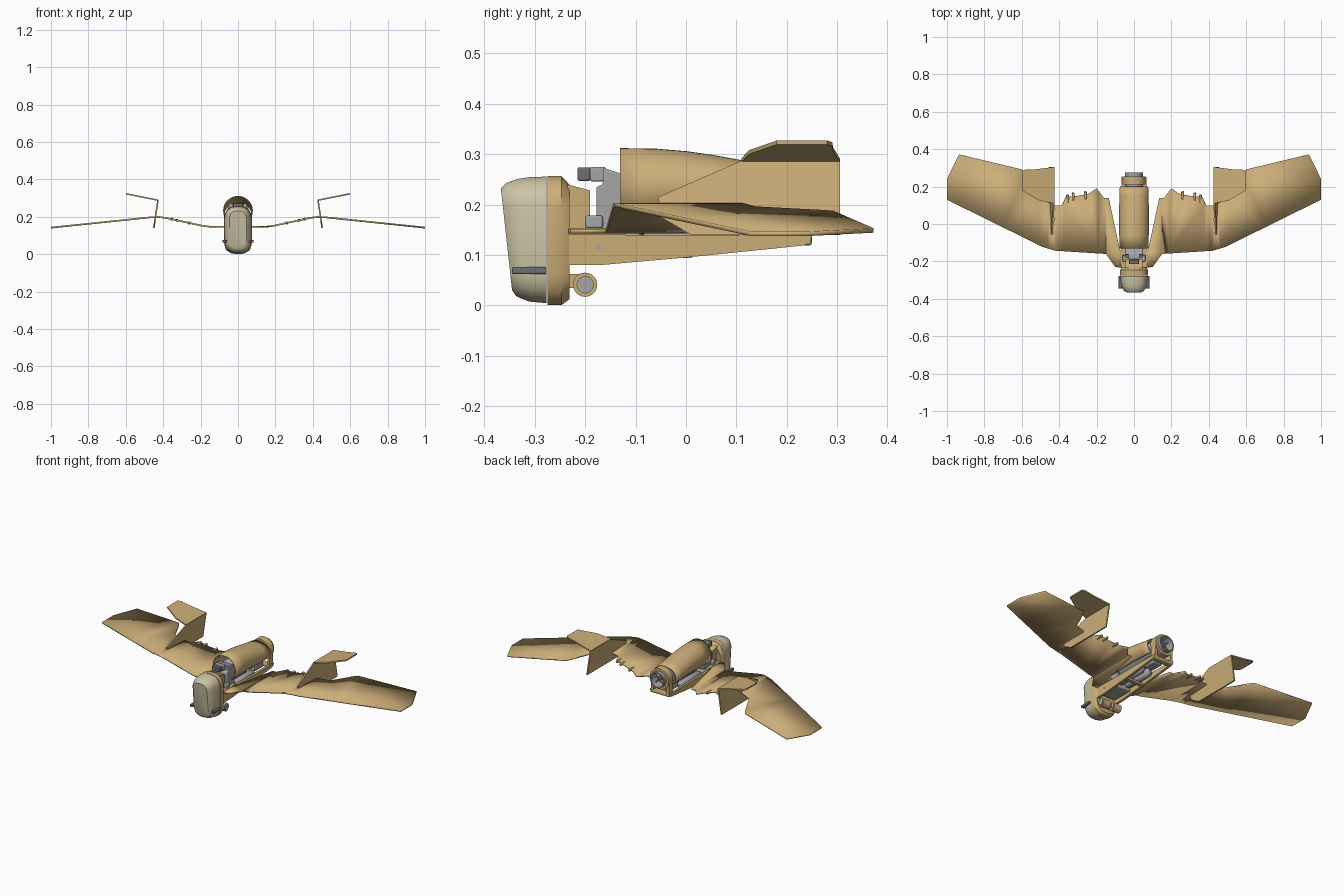
import bpy, bmesh, math
from mathutils import Vector, Matrix

if "Cube" in bpy.data.objects:
    bpy.data.objects.remove(bpy.data.objects["Cube"])


def material(name, rgb):
    m = bpy.data.materials.new(name)
    m.diffuse_color = (*rgb, 1)
    m.use_nodes = True
    m.node_tree.nodes["Principled BSDF"].inputs["Base Color"].default_value = m.diffuse_color
    return m


TAN = material("tan paint", (0.60, 0.42, 0.19))
CREAM = material("cream plate", (0.60, 0.55, 0.38))
GREY = material("grey metal", (0.38, 0.38, 0.39))
DARK = material("dark grey metal", (0.16, 0.16, 0.17))


def finish(bm, name, mat, mirror=False, thick=0, bevel=0):
    bmesh.ops.recalc_face_normals(bm, faces=bm.faces)
    me = bpy.data.meshes.new(name)
    bm.to_mesh(me)
    bm.free()
    me.materials.append(mat)
    ob = bpy.data.objects.new(name, me)
    bpy.context.collection.objects.link(ob)
    bpy.ops.object.select_all(action='DESELECT')
    ob.select_set(True)
    bpy.context.view_layer.objects.active = ob
    bpy.ops.object.shade_smooth_by_angle(angle=math.radians(32))
    if thick:
        s = ob.modifiers.new("shell", 'SOLIDIFY')
        s.thickness = thick
        s.offset = 0
    if bevel:
        b = ob.modifiers.new("bevel", 'BEVEL')
        b.width = bevel
        b.segments = 2
    if mirror:
        ob.modifiers.new("mirror", 'MIRROR')
    return ob


def box(name, mat, x, y, z, **kw):
    """Box from (min, max) ranges on each axis."""
    bm = bmesh.new()
    bmesh.ops.create_cube(bm, size=1)
    for v in bm.verts:
        v.co = Vector([(r[0] + r[1]) / 2 + c * (r[1] - r[0]) for r, c in zip((x, y, z), v.co)])
    return finish(bm, name, mat, **kw)


def loft(name, mat, rings, closed=True, caps=True, **kw):
    bm = bmesh.new()
    vs = [[bm.verts.new(p) for p in r] for r in rings]
    n = len(vs[0])
    for a, b in zip(vs, vs[1:]):
        for i in range(n if closed else n - 1):
            j = (i + 1) % n
            bm.faces.new((a[i], a[j], b[j], b[i]))
    if caps:
        bm.faces.new(vs[0])
        bm.faces.new(vs[-1])
    return finish(bm, name, mat, **kw)


def tube(name, mat, profile, x=0, z=0, n=32, caps=True, **kw):
    """Turned part along y from (y, radius) pairs."""
    rings = [[(x + r * math.cos(2 * math.pi * i / n), y, z + r * math.sin(2 * math.pi * i / n))
              for i in range(n)] for y, r in profile]
    return loft(name, mat, rings, caps=caps, **kw)


def cross_tube(name, mat, x0, x1, y, z, r):
    bm = bmesh.new()
    bmesh.ops.create_cone(bm, cap_ends=True, segments=28, radius1=r, radius2=r, depth=x1 - x0,
                          matrix=Matrix.Translation(((x0 + x1) / 2, y, z)) @ Matrix.Rotation(math.pi / 2, 4, 'Y'))
    return finish(bm, name, mat, mirror=True)


def slab(name, mat, pts, vec, **kw):
    """Flat outline extruded along a vector."""
    bm = bmesh.new()
    f = bm.faces.new([bm.verts.new(p) for p in pts])
    g = bmesh.ops.extrude_face_region(bm, geom=[f])
    bmesh.ops.translate(bm, vec=vec, verts=[v for v in g['geom'] if isinstance(v, bmesh.types.BMVert)])
    return finish(bm, name, mat, **kw)


def stadium(y, w, z0, z1, lean=0, n=12):
    """Upright rounded slot section; lean pushes its top forward."""
    pts = []
    for i in range(2 * n):
        a = math.pi * (i + 0.5) / n
        c, s = math.cos(a), math.sin(a)
        px = w * math.copysign(abs(c) ** 0.75, c)
        pz = (z1 - w if s > 0 else z0 + w) + w * math.copysign(abs(s) ** 0.85, s)
        pts.append((px, y - lean * (pz - 0.13), pz))
    return pts


# gull wing: flat outline, cut along the span, then bent
def wing_z(x):
    keys = [(0, .147), (.15, .147), (.19, .152), (.38, .193), (.42, .199), (.46, .198), (1.0, .142)]
    for (a, za), (b, zb) in zip(keys, keys[1:]):
        if x <= b + 1e-4:
            return za + (zb - za) * (x - a) / (b - a)
    return keys[-1][1]


outline = [(.05, -.235), (.10, -.23), (.15, -.16), (.42, -.143), (.49, -.122), (1, .13), (1, .24),
           (.935, .372), (.60, .292), (.585, .27), (.52, .14), (.447, .11), (.442, -.05), (.432, -.05),
           (.425, .10), (.385, .10), (.365, .145), (.30, .15), (.24, .162), (.20, .19), (.16, .138),
           (.135, .14), (.075, -.14), (.05, -.14)]
bm = bmesh.new()
bm.faces.new([bm.verts.new((x, y, 0)) for x, y in outline])
for cut in (.15, .19, .38, .42, .46, .7):
    bmesh.ops.bisect_plane(bm, geom=bm.verts[:] + bm.edges[:] + bm.faces[:],
                           plane_co=(cut, 0, 0), plane_no=(1, 0, 0))
for v in bm.verts:
    v.co.z = wing_z(v.co.x)
bmesh.ops.triangulate(bm, faces=bm.faces)
finish(bm, "wing", TAN, mirror=True, thick=0.009)

# small hinge knobs on the trailing edge
for i, (x, y) in enumerate([(.26, .162), (.325, .155), (.355, .145)]):
    tube(f"hinge_knob_{i}", TAN, [(y - .03, .006), (y + .008, .008), (y + .014, .004)],
         x, wing_z(x), 12, mirror=True)


# upright fin through the wing, leaning, with a canted top panel
def fin_x(z):
    return .428 + (.287 - z) * .15


fin = [(-.055, .215), (.11, .287), (.305, .287), (.305, .14), (.01, .14), (-.05, .175)]
slab("fin", TAN, [(fin_x(z) - .004, y, z) for y, z in fin], (.008, 0, 0), mirror=True)
panel = [(.425, .11), (.505, .125), (.60, .18), (.60, .28), (.585, .29), (.53, .292), (.425, .305)]
slab("fin_top_panel", TAN, [(x, y, .284 + (x - .425) * .2) for x, y in panel], (0, 0, .008), mirror=True)

# rounded front shield and the body ring behind it
loft("front_shield", CREAM, [stadium(*s) for s in (
    (-.277, .073, .004, .256), (-.31, .071, .007, .255), (-.33, .066, .012, .251, .05),
    (-.347, .057, .018, .243, .09), (-.356, .046, .03, .232, .11))])
loft("front_ring", TAN, [stadium(*s) for s in (
    (-.275, .075, .0, .257), (-.247, .075, .0, .257), (-.231, .066, .012, .24))])
box("shield_strip", DARK, (.062, .083), (-.345, -.277), (.062, .076), mirror=True, bevel=.003)

# neck block joining ring to wing
slab("neck_block", TAN, [(-.045, -.235, .14), (-.045, -.19, .14), (-.045, -.19, .228), (-.045, -.235, .24)],
     (.09, 0, 0))
box("wing_root_plate", TAN, (-.07, .07), (-.235, -.12), (.14, .154))

# lower side beams with the rounded rear loop
beam = [(-.235, .08), (-.17, .08), (0, .095), (.235, .119), (.247, .127), (.25, .139), (-.10, .139), (-.235, .142)]
slab("side_beam", TAN, [(.052, y, z) for y, z in beam], (.014, 0, 0), mirror=True)
box("rear_loop", TAN, (-.064, .064), (.215, .25), (.119, .138), bevel=.005)
box("loop_strut", TAN, (.046, .06), (.215, .25), (.13, .20), mirror=True)
cross_tube("beam_bolt", GREY, .06, .068, -.172, .115, .005)

# roller under the nose
cross_tube("roller_rim", TAN, .012, .062, -.2, .041, .024)
cross_tube("roller_core", GREY, .01, .066, -.2, .041, .017)
box("roller_mount", TAN, (-.03, .03), (-.235, -.2), (.035, .062))

# grey intake and sensor boxes in front of the engine
slab("intake_pylon", GREY, [(-.048, y, z) for y, z in (
    (-.178, .15), (-.10, .15), (-.10, .255), (-.13, .262), (-.165, .273), (-.165, .24), (-.178, .235))],
    (.096, 0, 0), bevel=.004)
box("sensor_box", GREY, (-.03, .03), (-.19, -.16), (.246, .275), bevel=.003)
box("sensor_head", DARK, (-.026, .026), (-.215, -.19), (.247, .274), bevel=.003)
box("pylon_foot", GREY, (-.062, .062), (-.2, -.165), (.153, .178), bevel=.004)

# engine cowl: open arch shell that sinks toward the tail
arch = [math.radians(-50 + 280 * i / 32) for i in range(33)]
loft("engine_cowl", TAN, [[(w * math.cos(a), y, c + h * math.sin(a)) for a in arch] for y, w, c, h in (
    (-.131, .074, .236, .073), (-.06, .076, .236, .072), (0, .076, .235, .068), (.05, .076, .232, .064),
    (.10, .076, .227, .060), (.15, .075, .222, .056), (.20, .073, .219, .052))],
    closed=False, caps=False, thick=.006)

# engine core, rear band and hollow nozzle
tube("engine_core", GREY, [(-.11, .03), (-.08, .05), (.15, .05), (.21, .048)], z=.217)
tube("rear_band", TAN, [(.212, .052), (.212, .062), (.255, .062), (.255, .046), (.212, .046), (.212, .052)],
     z=.217, caps=False)
tube("nozzle", GREY, [(.19, .044), (.276, .048), (.276, .041), (.225, .037), (.225, .001)], z=.217)
tube("nozzle_hub", DARK, [(.22, .012), (.25, .012), (.262, .004)], z=.217, n=16)
for i in range(2):
    ob = box(f"nozzle_vane_{i}", GREY, (-.038, .038), (.225, .255), (-.003, .003))
    ob.matrix_world = Matrix.Translation((0, 0, .217)) @ Matrix.Rotation(math.radians(45 + 90 * i), 4, 'Y')

# machinery hung between the beams
box("belly_block", GREY, (-.05, .05), (-.22, -.09), (.098, .145), bevel=.006)
tube("belly_tank", GREY, [(-.09, .012), (-.075, .021), (.09, .021), (.11, .01)], .026, .126, 20, mirror=True)
tube("belly_pipe", DARK, [(-.09, .012), (.21, .012)], 0, .152, 16)
box("belly_cross_bar", TAN, (-.056, .056), (-.01, .012), (.094, .106))
box("belly_rear_block", GREY, (-.03, .03), (.12, .2), (.125, .175), bevel=.005)
